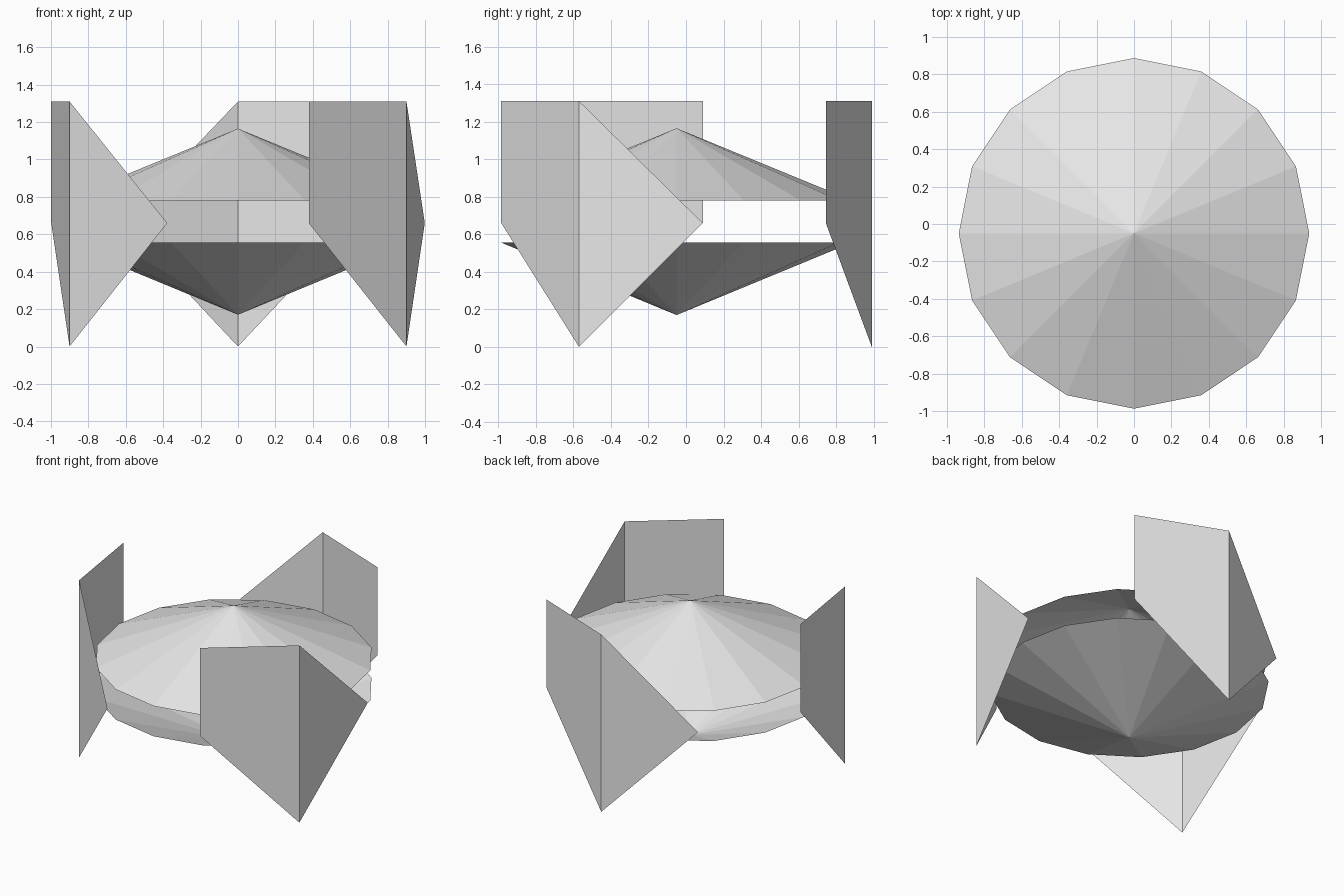
import bpy
import bmesh
from math import cos, sin, pi, radians
from mathutils import Matrix, Vector

cube = bpy.data.objects.get("Cube")
if cube:
    bpy.data.objects.remove(cube, do_unlink=True)

CENTRE = Vector((0, -0.05, 0))   # shared axis of the discs and wings
SIDES = 16
RIM_RADIUS = 0.937

grey = bpy.data.materials.new("light grey")
grey.use_nodes = True
colour = (0.8, 0.8, 0.8, 1)
grey.diffuse_color = colour
grey.node_tree.nodes["Principled BSDF"].inputs["Base Color"].default_value = colour


def add_object(name, bm):
    mesh = bpy.data.meshes.new(name)
    bm.to_mesh(mesh)
    bm.free()
    mesh.materials.append(grey)
    obj = bpy.data.objects.new(name, mesh)
    bpy.context.collection.objects.link(obj)
    obj.location = CENTRE
    return obj


def open_cone(name, rim_z, apex_z):
    """Shallow faceted cone without a base, facing away from its rim."""
    bm = bmesh.new()
    apex = bm.verts.new((0, 0, apex_z))
    rim = []
    for i in range(SIDES):
        a = 2 * pi * i / SIDES
        rim.append(bm.verts.new((RIM_RADIUS * cos(a), RIM_RADIUS * sin(a), rim_z)))
    for i, v in enumerate(rim):
        face = bm.faces.new((v, rim[(i + 1) % SIDES], apex))
        if apex_z < rim_z:
            face.normal_flip()
    return add_object(name, bm)


def folded_wing(name, angle):
    """Thin folded sheet: a triangle on one side, a cut-off panel on the other."""
    top, middle, side, inset, fold = 1.31, 0.66, 0.62, 0.795, 1.04
    bm = bmesh.new()
    fold_top = bm.verts.new((0, fold, top))
    fold_bottom = bm.verts.new((0, fold, 0))
    tip = bm.verts.new((-side, inset, middle))
    edge_top = bm.verts.new((side, inset, top))
    edge_bottom = bm.verts.new((side, inset, middle))
    bm.faces.new((fold_top, tip, fold_bottom))
    bm.faces.new((fold_top, fold_bottom, edge_bottom, edge_top))
    # Outer faces point away from the axis
    bm.normal_update()
    for face in bm.faces:
        if face.normal.y < 0:
            face.normal_flip()
    bm.transform(Matrix.Rotation(radians(angle), 4, "Z"))
    return add_object(name, bm)


# Two facing saucer halves with an open gap between them
open_cone("upper_hull", 0.78, 1.165)
open_cone("lower_hull", 0.557, 0.17)

# Three wings spaced evenly around the hull
for name, angle in (("back_wing", 0), ("right_wing", 120), ("left_wing", 240)):
    folded_wing(name, angle)
